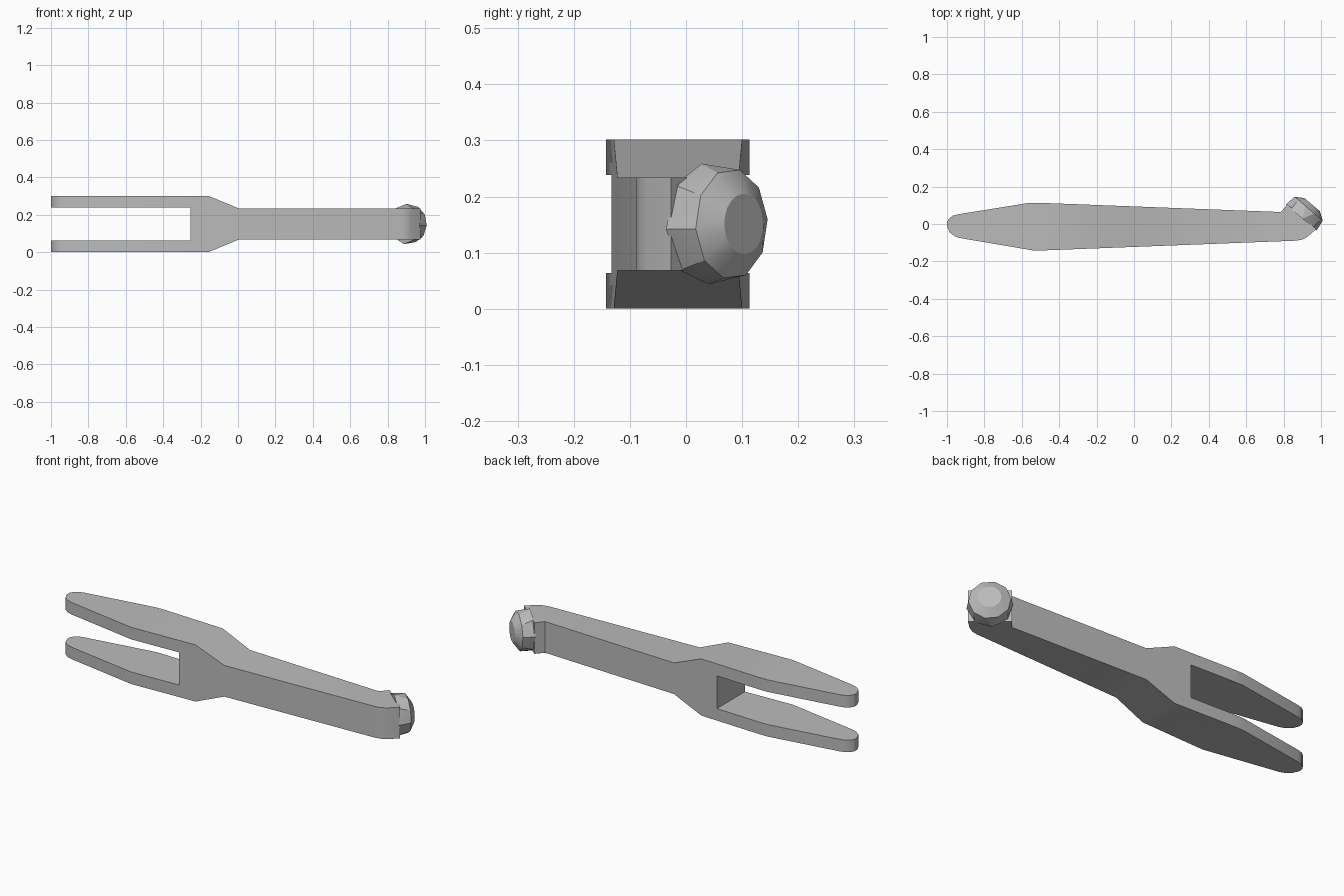
import bpy, bmesh, math
from mathutils import Matrix, Vector

if "Cube" in bpy.data.objects:
    bpy.data.objects.remove(bpy.data.objects["Cube"])

# single flat colour
grey = bpy.data.materials.new("plain_grey")
grey.use_nodes = True
COLOUR = (0.5, 0.5, 0.5, 1)
grey.diffuse_color = COLOUR
grey.node_tree.nodes["Principled BSDF"].inputs["Base Color"].default_value = COLOUR


def finish(name, bm):
    bmesh.ops.recalc_face_normals(bm, faces=bm.faces)
    mesh = bpy.data.meshes.new(name)
    bm.to_mesh(mesh)
    bm.free()
    obj = bpy.data.objects.new(name, mesh)
    bpy.context.collection.objects.link(obj)
    mesh.materials.append(grey)
    return obj


def prism(name, points, offset):
    """Extrude a closed 3D outline along offset."""
    bm = bmesh.new()
    face = bm.faces.new([bm.verts.new(p) for p in points])
    grown = bmesh.ops.extrude_face_region(bm, geom=[face])["geom"]
    bmesh.ops.translate(bm, vec=offset, verts=[v for v in grown if isinstance(v, bmesh.types.BMVert)])
    return finish(name, bm)


def smooth(obj, degrees):
    bpy.ops.object.select_all(action="DESELECT")
    obj.select_set(True)
    bpy.context.view_layer.objects.active = obj
    bpy.ops.object.shade_smooth_by_angle(angle=math.radians(degrees))


# plan outline: tapered lever with rounded fork tips and a turned end
plan = [(-1, -0.012), (-0.985, -0.045), (-0.96, -0.065), (-0.93, -0.075),
        (-0.53, -0.143), (0.87, -0.089), (0.9, -0.083), (0.925, -0.07),
        (0.975, -0.027), (0.82, 0.105), (0.785, 0.064),
        (-0.5, 0.113), (-0.56, 0.113), (-0.94, 0.052), (-0.97, 0.044),
        (-0.988, 0.03), (-1, 0.01)]
# side outline, upper half: fork prong, shoulder slope, arm
half = [(-0.255, 0.087), (-1.1, 0.087), (-1.1, 0.151), (-0.16, 0.151), (0.005, 0.083), (1.1, 0.083)]
MID = 0.151
side = [(x, MID + z) for x, z in half] + [(x, MID - z) for x, z in reversed(half)]

lever = prism("forked_lever", [(x, y, -0.1) for x, y in plan], (0, 0, 0.6))
cutter = prism("side_profile_cutter", [(x, -0.5, z) for x, z in side], (0, 1, 0))
cut = lever.modifiers.new("side_profile", "BOOLEAN")
cut.operation = "INTERSECT"
cut.solver = "EXACT"
cut.object = cutter
bpy.context.view_layer.objects.active = lever
bpy.ops.object.modifier_apply(modifier=cut.name)
bpy.data.objects.remove(cutter)
smooth(lever, 30)

# faceted knob on the turned end: hull of three rings (height, radius, sides)
axis = Vector((0.65, 0.76, 0)).normalized()
across = Vector((-axis.y, axis.x, 0))
frame = Matrix((across, Vector((0, 0, 1)), axis)).transposed()
centre = Vector((0.897, 0.038, MID))
bm = bmesh.new()
for height, radius, sides in [(-0.005, 0.108, 8), (0.057, 0.099, 10), (0.086, 0.054, 20)]:
    for i in range(sides):
        a = math.radians(5) + math.tau * i / sides
        local = Vector((radius * math.cos(a), radius * math.sin(a), height))
        bm.verts.new(centre + frame @ local)
bmesh.ops.convex_hull(bm, input=bm.verts)
bmesh.ops.dissolve_limit(bm, angle_limit=math.radians(1), verts=bm.verts, edges=bm.edges)
knob = finish("end_knob", bm)
smooth(knob, 25)
